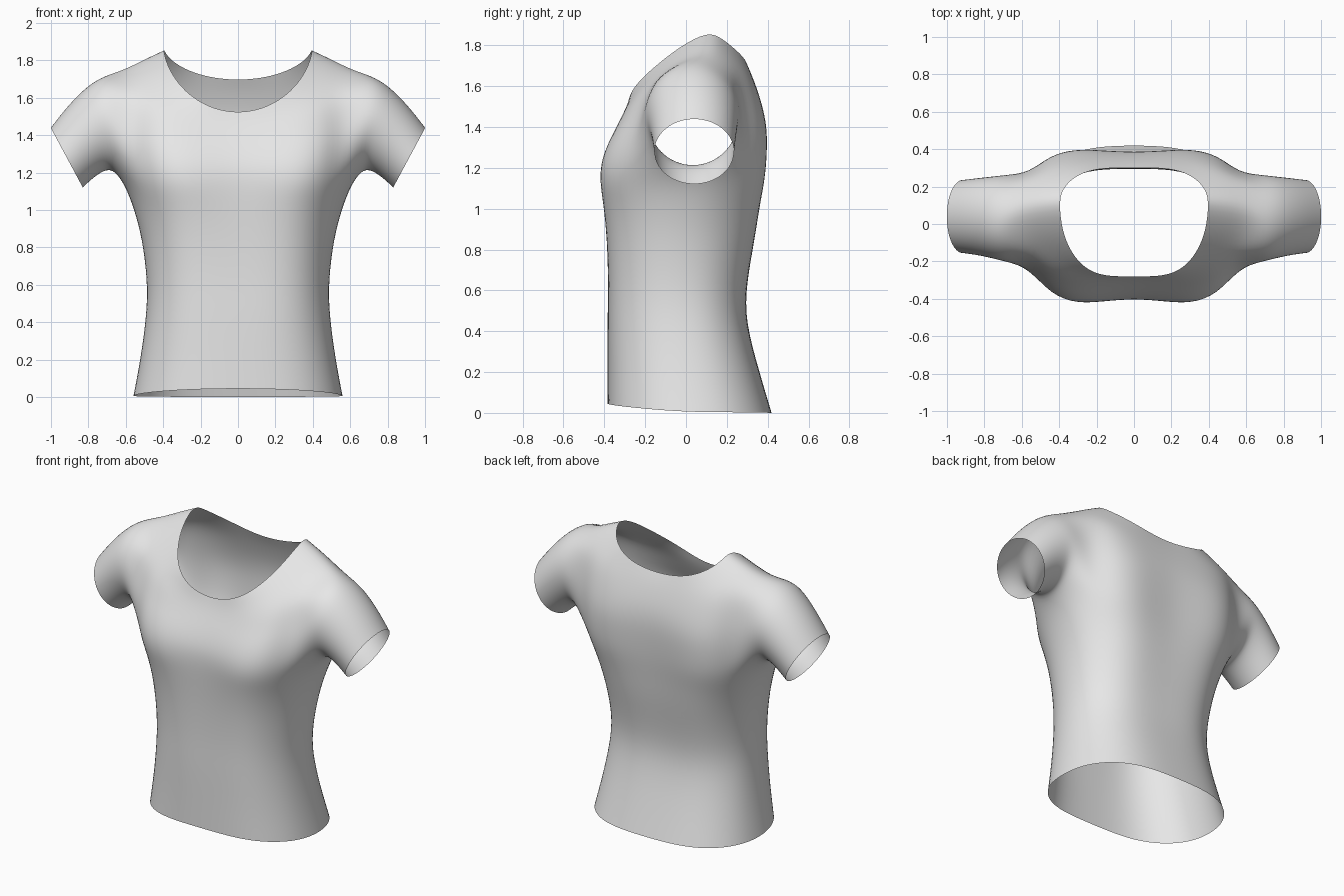
import bpy
import bmesh
from math import sin, cos, pi

default_cube = bpy.data.objects.get("Cube")
if default_cube:
    bpy.data.objects.remove(default_cube, do_unlink=True)

# Half-rings of the body, hem to neckline:
# half width, front y, side y, back y, centre dip, front z, side z, back z
BODY_RINGS = [
    (.565, -.385, .02, .42, .08, .045, .005, 0),
    (.527, -.385, 0, .36, .08, .22, .2, .2),
    (.492, -.385, -.02, .29, .1, .45, .45, .45),
    (.49, -.38, -.02, .295, .12, .63, .63, .63),
    (.518, -.385, 0, .335, .15, .85, .85, .85),
    (.563, -.395, .03, .355, .2, 1.02, 1.01, 1.02),
    (.61, -.4, .05, .37, .26, 1.13, 1.13, 1.14),
    (.637, -.395, .05, .38, .26, 1.22, 1.25, 1.26),
    (.647, -.37, .05, .385, .24, 1.3, 1.4, 1.38),
    (.647, -.34, .06, .375, .18, 1.37, 1.57, 1.48),
    (.62, -.315, .08, .35, .13, 1.425, 1.765, 1.57),
    (.5, -.295, .1, .325, .11, 1.475, 1.825, 1.64),
    (.4, -.28, .11, .3, .12, 1.52, 1.87, 1.695),
]
# Sleeve rings: top x, top z, bottom x, bottom z, centre y, half depth
SLEEVE_RINGS = [
    (.71, 1.725, .655, 1.2, .03, .238),
    (.8, 1.675, .7, 1.215, .035, .225),
    (.91, 1.565, .765, 1.175, .04, .21),
    (1.003, 1.443, .828, 1.117, .04, .2),
]
STEPS = 12                     # columns from centre front to centre back
HOLE_FRONT, HOLE_BACK = 4, 8   # armhole columns
ARMPIT, SHOULDER = 6, 10       # armhole rows


def body_point(ring, j):
    width, front, side, back, dip, z_front, z_side, z_back = ring
    t = pi * j / STEPS
    c = abs(cos(t))
    end_y, end_z = (front, z_front) if j <= STEPS / 2 else (back, z_back)
    bulge = c ** .8 * (1 + dip * sin(2 * t) ** 2)
    x = width * sin(t) if 0 < j < STEPS else 0
    return (x, side + (end_y - side) * bulge,
            z_side + (end_z - z_side) * c ** 1.15)


def sleeve_point(ring, k, count):
    top_x, top_z, low_x, low_z, mid_y, depth = ring
    a = 2 * pi * (k - 2) / count - pi / 2
    f = (1 + sin(a)) / 2
    return (low_x + (top_x - low_x) * f, mid_y + depth * cos(a),
            low_z + (top_z - low_z) * f)


bm = bmesh.new()


def in_hole(i, j):
    return ARMPIT < i < SHOULDER and HOLE_FRONT < j < HOLE_BACK


# Body with an armhole left open
grid = {(i, j): bm.verts.new(body_point(ring, j))
        for i, ring in enumerate(BODY_RINGS)
        for j in range(STEPS + 1) if not in_hole(i, j)}
for i in range(len(BODY_RINGS) - 1):
    for j in range(STEPS):
        if ARMPIT <= i < SHOULDER and HOLE_FRONT <= j < HOLE_BACK:
            continue
        bm.faces.new([grid[i, j], grid[i, j + 1],
                      grid[i + 1, j + 1], grid[i + 1, j]])

# Sleeve grown from the armhole edge
keys = [(ARMPIT, j) for j in range(HOLE_FRONT, HOLE_BACK)]
keys += [(i, HOLE_BACK) for i in range(ARMPIT, SHOULDER)]
keys += [(SHOULDER, j) for j in range(HOLE_BACK, HOLE_FRONT, -1)]
keys += [(i, HOLE_FRONT) for i in range(SHOULDER, ARMPIT, -1)]
loop = [grid[key] for key in keys]
count = len(loop)
for ring in SLEEVE_RINGS:
    new = [bm.verts.new(sleeve_point(ring, k, count)) for k in range(count)]
    for k in range(count):
        n = (k + 1) % count
        bm.faces.new([loop[k], loop[n], new[n], new[k]])
    loop = new

bmesh.ops.recalc_face_normals(bm, faces=bm.faces)
# The front of the shirt must face outward, toward -y
bm.faces.ensure_lookup_table()
if bm.faces[0].normal.y > 0:
    bmesh.ops.reverse_faces(bm, faces=bm.faces)
mesh = bpy.data.meshes.new("shirt")
bm.to_mesh(mesh)
bm.free()
shirt = bpy.data.objects.new("shirt", mesh)
bpy.context.collection.objects.link(shirt)

# Plain cloth colour
cloth = bpy.data.materials.new("light_grey_cloth")
cloth.use_nodes = True
grey = (.8, .8, .8, 1)
cloth.diffuse_color = grey
cloth.node_tree.nodes["Principled BSDF"].inputs["Base Color"].default_value = grey
mesh.materials.append(cloth)

# Mirrored half, smoothed
mirror = shirt.modifiers.new("mirror", 'MIRROR')
mirror.use_clip = True
smooth = shirt.modifiers.new("smooth", 'SUBSURF')
smooth.levels = smooth.render_levels = 2
mesh.polygons.foreach_set("use_smooth", [True] * len(mesh.polygons))
